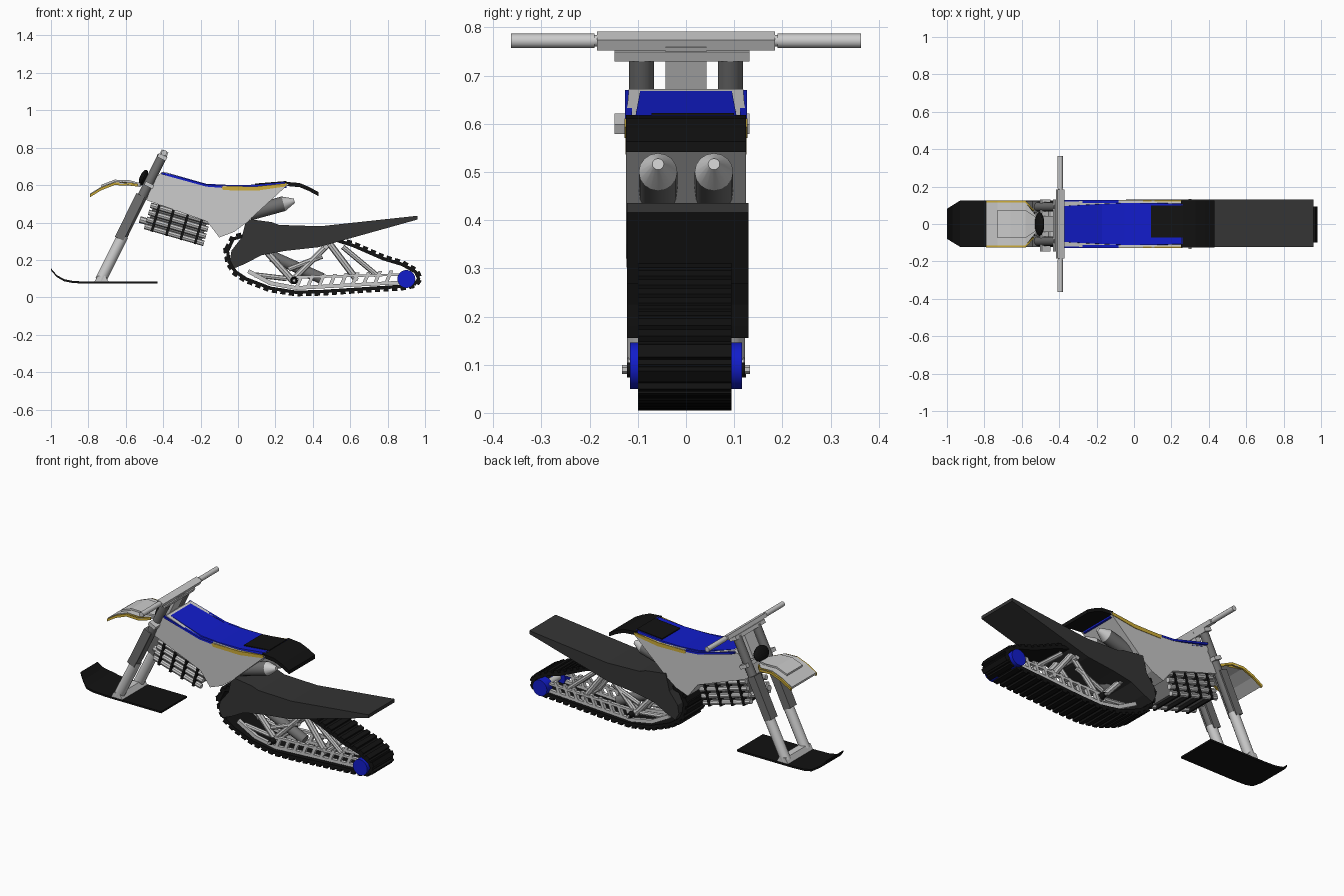
import bpy, bmesh, math
from mathutils import Vector, Matrix

if "Cube" in bpy.data.objects:
    bpy.data.objects.remove(bpy.data.objects["Cube"])


def material(name, rgb):
    m = bpy.data.materials.new(name)
    m.diffuse_color = (*rgb, 1)
    m.use_nodes = True
    m.node_tree.nodes["Principled BSDF"].inputs["Base Color"].default_value = m.diffuse_color
    return m


BLACK = material("black", (0.006, 0.006, 0.006))
DARK = material("dark_grey", (0.035, 0.035, 0.035))
BLUE = material("blue", (0.006, 0.012, 0.6))
YELLOW = material("yellow", (0.62, 0.42, 0.04))
STEEL = material("steel", (0.16, 0.16, 0.16))


def finish(name, bm, mat=None):
    bmesh.ops.recalc_face_normals(bm, faces=bm.faces)
    me = bpy.data.meshes.new(name)
    bm.to_mesh(me)
    bm.free()
    ob = bpy.data.objects.new(name, me)
    bpy.context.collection.objects.link(ob)
    if mat:
        me.materials.append(mat)
    return ob


def prism(name, pts, y0, y1, mat=None, widths=None):
    """Side profile of (x, z) points extruded across y; widths scales y per point."""
    bm = bmesh.new()
    k = widths or [1] * len(pts)
    a = [bm.verts.new((x, y0 * s, z)) for (x, z), s in zip(pts, k)]
    b = [bm.verts.new((x, y1 * s, z)) for (x, z), s in zip(pts, k)]
    n = len(pts)
    bm.faces.new(a)
    bm.faces.new(b[::-1])
    for i in range(n):
        j = (i + 1) % n
        bm.faces.new((a[i], b[i], b[j], a[j]))
    return finish(name, bm, mat)


def strip(name, pts, t, y0, y1, mat=None, widths=None):
    """Open (x, z) path given thickness t downwards."""
    w = widths + widths[::-1] if widths else None
    return prism(name, pts + [(x, z - t) for x, z in reversed(pts)], y0, y1, mat, w)


def tube(name, p, q, r, r2=None, mat=None, sides=12):
    p, q = Vector(p), Vector(q)
    bm = bmesh.new()
    m = Matrix.Translation((p + q) / 2) @ (q - p).to_track_quat('Z', 'Y').to_matrix().to_4x4()
    bmesh.ops.create_cone(bm, cap_ends=True, segments=sides, radius1=r,
                          radius2=r if r2 is None else r2, depth=(q - p).length, matrix=m)
    ob = finish(name, bm, mat)
    if sides >= 12:
        for f in ob.data.polygons:
            f.use_smooth = len(f.vertices) == 4
    return ob


def box(name, c, size, tilt=0, mat=None):
    bm = bmesh.new()
    m = Matrix.Translation(c) @ Matrix.Rotation(tilt, 4, 'Y') @ Matrix.Diagonal((*size, 1))
    bmesh.ops.create_cube(bm, size=1, matrix=m)
    return finish(name, bm, mat)


# Ski
strip("ski", [(-1, .155), (-.97, .12), (-.93, .097), (-.88, .087), (-.8, .084), (-.43, .084)],
      .011, -.122, .125, BLACK, [.65, .8, 1, 1, 1, 1])
prism("ski_mount", [(-.77, .08), (-.69, .08), (-.71, .115), (-.75, .115)], -.12, .12)

# Front forks, clamps, steering stem
for s in (-1, 1):
    y = s * .092
    tube("lower_fork", (-.735, y, .09), (-.615, y, .33), .03)
    tube("upper_fork", (-.65, y, .26), (-.405, y, .755), .026, mat=STEEL)
    box("fork_guard", (-.578, y, .43), (.05, .062, .26), .455, STEEL)
for x, z in ((-.405, .75), (-.475, .6)):
    box("fork_clamp", (x, -.008, z), (.05, .28, .022), .455)
box("steering_stem", (-.43, 0, .69), (.035, .086, .17), .455)

# Handlebar with thinner middle and hand grips
tube("handlebar", (-.395, -.355, .772), (-.395, .355, .772), .012)
box("handlebar_pad", (-.395, 0, .772), (.04, .37, .024), .455)
for s in (-1, 1):
    tube("grip", (-.395, s * .19, .772), (-.395, s * .363, .772), .015)

# Headlight
bm = bmesh.new()
bmesh.ops.create_uvsphere(bm, u_segments=16, v_segments=10, radius=1,
                          matrix=Matrix.Translation((-.505, 0, .64)) @ Matrix.Rotation(.4, 4, 'Y')
                          @ Matrix.Diagonal((.02, .065, .045, 1)))
finish("headlight", bm, BLACK)

# Front fender with coloured edges
fender = [(-.79, .555), (-.73, .592), (-.66, .619), (-.58, .616), (-.52, .6)]
strip("front_fender", fender, .012, -.115, .115, None, [1, 1, 1, 1, .35])
strip("fender_crown", [(x, z + .01) for x, z in fender[1:]], .012, -.075, .075, None, [1, 1, 1, .45])
for s in (-1, 1):
    strip("fender_edge", [(x, z - .004) for x, z in fender[:4]] + [(-.535, .607)],
          .015, s * .114, s * .126, YELLOW, [1, 1, 1, 1, .6])

# Body shell
prism("body", [(-.445, .64), (-.4, .672), (-.17, .6), (.08, .592), (.27, .605), (.04, .395),
               (-.02, .35), (-.1, .32), (-.165, .405), (-.49, .52)],
      -.125, .125, None, [.75, .95, 1, 1, 1, 1, 1, 1, 1, .8])

# Seat with a bevelled top, side stripes
seat = [(-.385, .645), (-.385, .668), (-.28, .638), (-.17, .607), (-.05, .601), (.09, .602),
        (.26, .618), (.26, .585), (-.16, .58)]
prism("seat", seat, -.112, .112, BLUE, [1, .85, .9, .95, 1, 1, .95, 1, 1])
for s in (-1, 1):
    prism("side_stripe", [(-.09, .593), (.1, .593), (.26, .611), (.255, .593), (.1, .57), (-.08, .573)],
          s * .12, s * .128, YELLOW)
    strip("seat_trim", [(-.41, .67), (-.17, .604), (-.08, .597)], .012, s * .112, s * .127, BLUE)

# Rear fender
strip("rear_fender_front", [(.09, .608), (.26, .622)], .02, -.072, .1, BLACK)
strip("rear_fender", [(.25, .618), (.33, .611), (.38, .59), (.43, .563)], .022, -.125, .125, BLACK)

# Twin exhausts
for s in (-1, 1):
    d = Vector((.2, 0, .055)).normalized()
    a = Vector((.06, s * .058, .45))
    tube("exhaust", a, a + d * .19, .04, sides=16, mat=STEEL)
    tube("exhaust_tip", a + d * .19, a + d * .25, .04, .012, sides=16)

# Radiator block: core, lengthwise pipes, black hoops
tilt = math.radians(16)
u = Vector((math.cos(tilt), 0, -math.sin(tilt)))
v = Vector((math.sin(tilt), 0, math.cos(tilt)))
c = Vector((-.325, 0, .39))
box("radiator_core", c, (.3, .15, .11), tilt, STEEL)
for s in (-1, 1):
    for k in range(4):
        p = c + v * (-.058 + k * .039) + Vector((0, s * .088, 0))
        tube("radiator_pipe", p - u * .165, p + u * .165, .015, sides=8)
for k in range(4):
    box("radiator_hoop", c + u * (-.12 + k * .08), (.014, .212, .15), tilt, BLACK)
for s in (-1, 1):
    tube("radiator_inlet", c - u * .2 + Vector((0, s * .05, .0)) - v * .03,
         c - u * .1 + Vector((0, s * .05, 0)) - v * .03, .018, sides=8)

# Tunnel over the track
prism("track_tunnel", [(.045, .42), (.18, .402), (.22, .387), (.44, .38), (.96, .436), (.96, .416),
                       (.43, .268), (.25, .248), (.125, .225), (.04, .18), (-.02, .155),
                       (-.043, .2), (-.035, .25), (.02, .32)], -.122, .13, DARK)

# Track belt: closed path with solidified band and lugs
path = [(-.065, .25), (-.055, .185), (-.02, .13), (.04, .09), (.17, .04), (.31, .018), (.45, .022),
        (.88, .05), (.95, .064), (.975, .1), (.955, .143), (.88, .185), (.78, .215), (.62, .285),
        (.48, .33), (.25, .35), (.06, .345), (-.03, .32)]
n = len(path)
bm = bmesh.new()
ring = [[bm.verts.new((x, y, z)) for x, z in path] for y in (-.1, .094)]
inner = [[bm.verts.new((x, y, z)) for x, z in path] for y in (-.1, .094)]
for i in range(n):
    a, b = Vector(path[i - 1]), Vector(path[(i + 1) % n])
    t = (b - a).normalized()
    for loop in inner:
        loop[i].co += Vector((-t.y, 0, t.x)) * .018
for i in range(n):
    j = (i + 1) % n
    for p, q in ((ring[0], ring[1]), (inner[0], inner[1]), (ring[0], inner[0]), (ring[1], inner[1])):
        bm.faces.new((p[i], p[j], q[j], q[i]))
finish("track_belt", bm, BLACK)
gap, carry = .046, 0
for i in range(n):
    a, b = Vector(path[i]), Vector(path[(i + 1) % n])
    d = b - a
    while carry < d.length:
        p = a + d.normalized() * carry
        box("track_lug", (p.x, -.003, p.y), (.028, .194, .026), -math.atan2(d.y, d.x), BLACK)
        carry += gap
    carry -= d.length

# Rear axle wheels
for s in (-1, 1):
    tube("rear_wheel", (.9, s * .06, .098), (.9, s * .116, .098), .048, mat=BLUE, sides=24)
    tube("axle_cap", (.3, s * .09, .09), (.3, s * .122, .09), .02, .014, BLACK)
    tube("axle_bolt", (.3, s * .12, .09), (.3, s * .133, .09), .009, sides=6)
tube("rear_axle", (.9, -.1, .098), (.9, .1, .098), .02)

# Slide rails with slanted ribs, suspension arms and shocks
for s in (-1, 1):
    y0, y1 = s * .065, s * .085
    prism("rail_lower", [(.05, .13), (.17, .065), (.31, .04), (.86, .07), (.86, .088), (.31, .06), (.18, .085), (.06, .15)], y0, y1)
    prism("rail_upper", [(.3, .1), (.86, .115), (.86, .127), (.3, .115)], y0, y1)
    for k in range(9):
        x = .3 + k * .06
        z = .045 + k * .0035
        prism("rail_rib", [(x, z), (x + .02, z), (x + .05, z + .07), (x + .03, z + .07)], y0, y1)
    for p, q, r in (((.13, .27), (.3, .08), .018), ((.09, .12), (.26, .1), .014),
                    ((.27, .15), (.45, .22), .014), ((.28, .08), (.49, .29), .016),
                    ((.48, .3), (.63, .1), .018), ((.56, .27), (.74, .12), .014)):
        tube("suspension_arm", (p[0], s * .06, p[1]), (q[0], s * .06, q[1]), r, sides=8)
tube("rear_shock", (.18, 0, .22), (.45, 0, .1), .03, mat=STEEL)
for x, z in ((.3, .085), (.63, .1), (.47, .27), (.16, .24)):
    tube("cross_shaft", (x, -.09, z), (x, .09, z), .014, sides=8)
